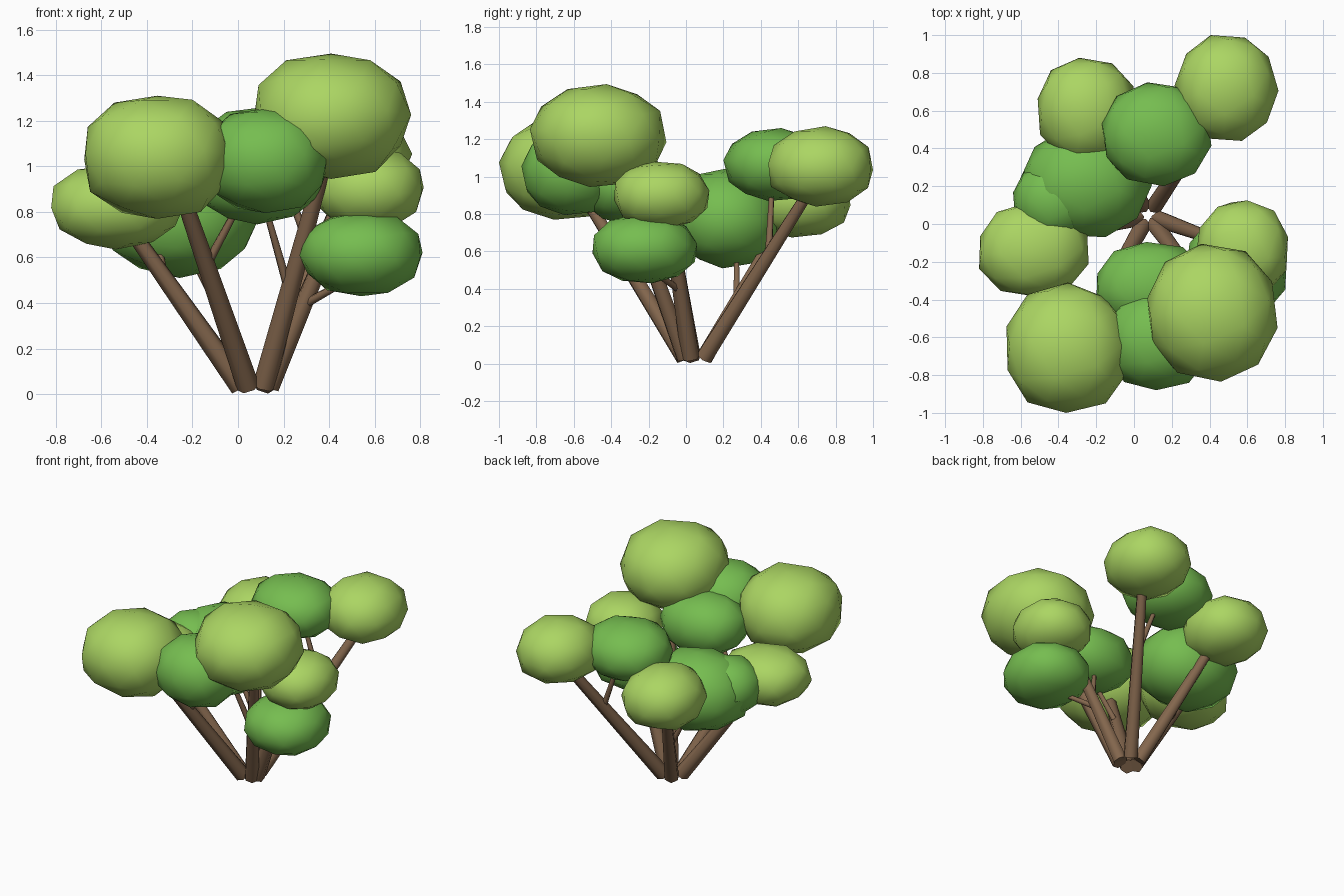
import bpy, bmesh, math, random
from mathutils import Vector, Matrix

cube = bpy.data.objects.get("Cube")
if cube:
    bpy.data.objects.remove(cube, do_unlink=True)


def material(name, colour):
    mat = bpy.data.materials.new(name)
    mat.use_nodes = True
    mat.diffuse_color = (*colour, 1)
    bsdf = mat.node_tree.nodes["Principled BSDF"]
    bsdf.inputs["Base Color"].default_value = (*colour, 1)
    bsdf.inputs["Roughness"].default_value = 0.9
    return mat


LIGHT = material("light_leaf_green", (0.41, 0.67, 0.125))
DARK = material("deep_leaf_green", (0.18, 0.51, 0.08))
BARK = material("bark_brown", (0.23, 0.135, 0.075))


def finish(bm, name, mat, angle):
    mesh = bpy.data.meshes.new(name)
    bm.to_mesh(mesh)
    bm.free()
    mesh.materials.append(mat)
    obj = bpy.data.objects.new(name, mesh)
    bpy.context.collection.objects.link(obj)
    bpy.ops.object.select_all(action='DESELECT')
    obj.select_set(True)
    bpy.context.view_layer.objects.active = obj
    bpy.ops.object.shade_smooth_by_angle(angle=math.radians(angle))


def leaf_clump(name, mat, centre, half, seed):
    """Lumpy low-poly ball, slightly squared, fitted to its half sizes."""
    rng = random.Random(seed)
    bm = bmesh.new()
    bmesh.ops.create_icosphere(bm, subdivisions=2, radius=1)
    turn = Matrix.Rotation(rng.uniform(-0.2, 0.2), 3, 'X') @ Matrix.Rotation(rng.uniform(0, 6), 3, 'Z')
    for v in bm.verts:
        p = turn @ v.co
        p = Vector([math.copysign(abs(c) ** 0.92, c) for c in p])
        v.co = p * rng.uniform(0.97, 1.03)
    for axis in range(3):
        low = min(v.co[axis] for v in bm.verts)
        high = max(v.co[axis] for v in bm.verts)
        for v in bm.verts:
            unit = 2 * (v.co[axis] - low) / (high - low) - 1
            v.co[axis] = centre[axis] + half[axis] * unit
    finish(bm, name, mat, 60)


def limb(name, start, end, r_start, r_end):
    """Tapered six-sided stem between two points."""
    a, b = Vector(start), Vector(end)
    bm = bmesh.new()
    bmesh.ops.create_cone(bm, cap_ends=True, segments=6, radius1=r_start,
                          radius2=r_end, depth=(b - a).length)
    turn = (b - a).to_track_quat('Z', 'Y').to_matrix().to_4x4()
    bm.transform(Matrix.Translation((a + b) / 2) @ turn)
    finish(bm, name, BARK, 65)


# Leaf clumps: name, centre, half sizes
light_clumps = [
    ("front_left_leaves", (0.415, -0.47, 1.22), (0.345, 0.365, 0.275)),
    ("front_right_leaves", (-0.35, -0.655, 1.04), (0.325, 0.345, 0.27)),
    ("right_leaves", (-0.53, -0.135, 0.82), (0.29, 0.25, 0.185)),
    ("left_leaves", (0.57, -0.13, 0.90), (0.245, 0.255, 0.18)),
    ("back_left_leaves", (0.49, 0.72, 1.055), (0.275, 0.28, 0.215)),
    ("back_right_leaves", (-0.25, 0.60, 0.88), (0.26, 0.28, 0.205)),
]
dark_clumps = [
    ("back_inner_leaves", (0.12, 0.475, 1.065), (0.29, 0.275, 0.195)),
    ("front_inner_leaves", (0.125, -0.61, 1.025), (0.27, 0.27, 0.23)),
    ("middle_inner_leaves", (0.09, -0.33, 0.95), (0.29, 0.235, 0.205)),
    ("left_low_leaves", (0.54, -0.22, 0.615), (0.27, 0.28, 0.185)),
    ("right_inner_leaves", (-0.255, 0.22, 0.78), (0.35, 0.29, 0.27)),
    ("right_low_leaves", (-0.42, 0.12, 0.82), (0.22, 0.21, 0.19)),
]
for mat, clumps in ((LIGHT, light_clumps), (DARK, dark_clumps)):
    for i, (name, centre, half) in enumerate(clumps):
        leaf_clump(name, mat, centre, half, i + 3)

# Stems fan out from a ring on the ground; each carries one thin side branch
root = Vector((0.075, 0.045, 0.033))
# name, stem end, branch point along the stem, branch end
stems = [
    ("front_right", (-0.26, -0.56, 0.92), 0.6, (0.03, -0.4, 0.88)),
    ("front_left", (0.38, -0.36, 1.02), 0.42, (0.12, -0.25, 0.82)),
    ("right", (-0.47, -0.08, 0.72), 0.7, (-0.36, 0.08, 0.7)),
    ("left", (0.45, -0.09, 0.78), 0.48, (0.5, -0.2, 0.51)),
    ("back_left", (0.49, 0.67, 0.94), 0.6, (0.2, 0.46, 0.95)),
    ("back_right", (-0.21, 0.53, 0.78), 0.4, (-0.2, 0.27, 0.6)),
]
for name, end, along, tip in stems:
    end = Vector(end)
    out = Vector((end.x - root.x, end.y - root.y, 0)).normalized()
    start = root + out * 0.063
    limb(name + "_stem", start, end, 0.05, 0.033)
    limb(name + "_branch", start.lerp(end, along), tip, 0.021, 0.014)
